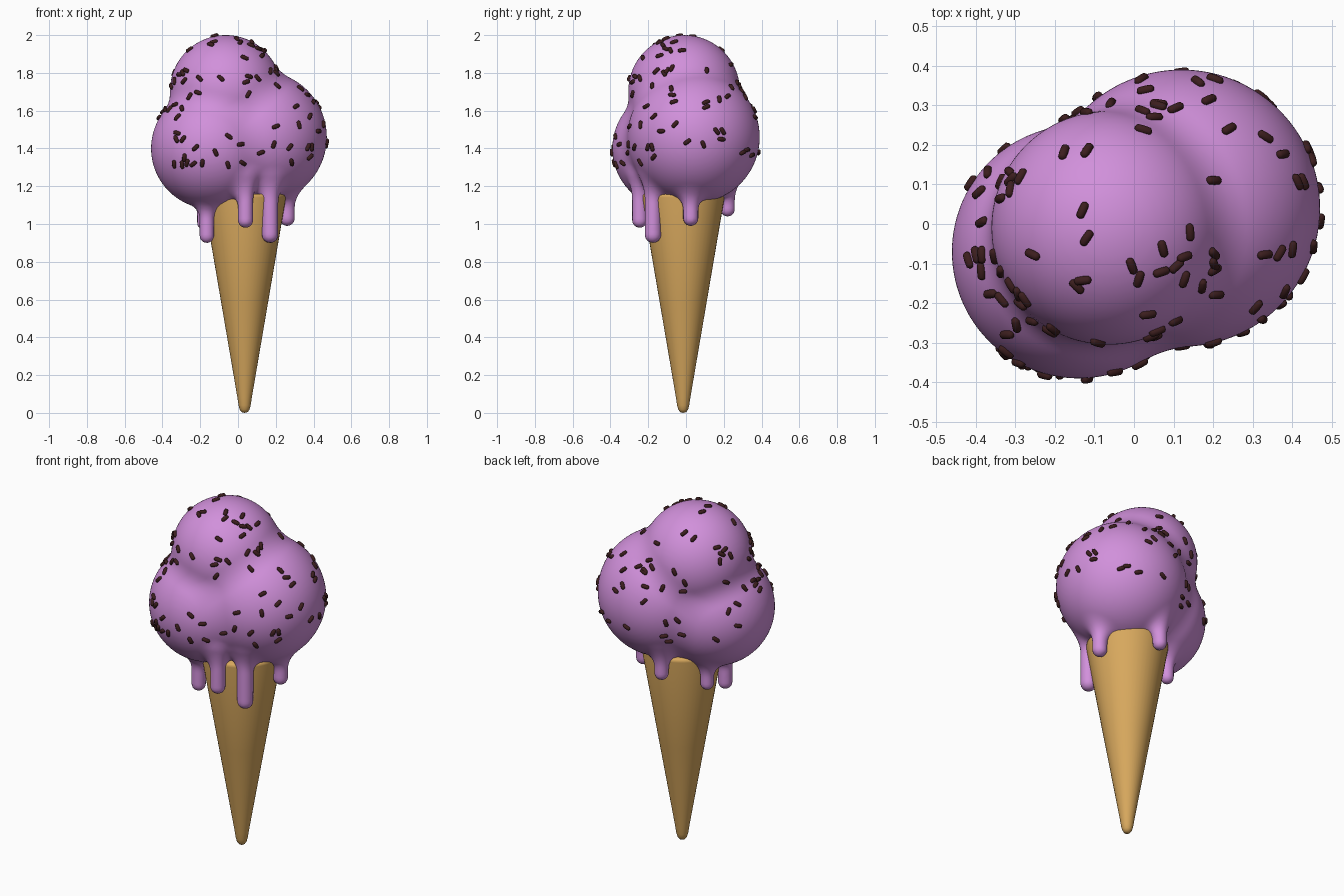
import bpy, bmesh, math, random
from mathutils import Vector, Matrix

if "Cube" in bpy.data.objects:
    bpy.data.objects.remove(bpy.data.objects["Cube"])

random.seed(7)


def material(name, rgb):
    m = bpy.data.materials.new(name)
    m.diffuse_color = (*rgb, 1)
    m.use_nodes = True
    m.node_tree.nodes["Principled BSDF"].inputs["Base Color"].default_value = m.diffuse_color
    return m


BERRY = material("berry_ice_cream", (0.64, 0.28, 0.71))
WAFER = material("wafer", (0.68, 0.39, 0.11))
CHOC = material("dark_chocolate", (0.045, 0.013, 0.013))


def make_object(name, bm, mat):
    me = bpy.data.meshes.new(name)
    bm.normal_update()
    bm.to_mesh(me)
    bm.free()
    me.materials.append(mat)
    me.polygons.foreach_set("use_smooth", [True] * len(me.polygons))
    ob = bpy.data.objects.new(name, me)
    bpy.context.collection.objects.link(ob)
    return ob


def capsule(bm, radius, length, matrix, u=12, v=8):
    """Sphere pulled apart along z by length (0 gives a plain sphere)."""
    verts = bmesh.ops.create_uvsphere(bm, u_segments=u, v_segments=v, radius=radius)["verts"]
    for p in verts:
        if abs(p.co.z) > radius * 0.01:
            p.co.z += math.copysign(length / 2, p.co.z)
        p.co = matrix @ p.co


# Scoops: centre, radius
SCOOPS = [(Vector((-0.065, -0.01, 1.705)), 0.295),
          (Vector((0.12, 0.04, 1.46)), 0.35),
          (Vector((-0.14, -0.07, 1.40)), 0.32)]
# Drips: x, y, lowest z, radius
DRIPS = [(-0.165, -0.13, 0.90, 0.038), (0.04, -0.245, 0.98, 0.04),
         (0.17, -0.175, 0.90, 0.043), (0.26, 0.025, 0.99, 0.04),
         (0.005, 0.22, 1.04, 0.038), (-0.18, 0.06, 0.97, 0.036)]
DRIP_TOP = 1.25


def blend(a, b, k):
    h = max(k - abs(a - b), 0) / k
    return min(a, b) - h * h * k / 4


def field(p):
    """Distance to the softly blended scoops and drips."""
    d = 9.0
    for c, r in SCOOPS:
        d = blend(d, (p - c).length - r, 0.06)
    if p.z < 1.4:
        for x, y, z, r in DRIPS:
            dz = p.z - min(max(p.z, z + r), DRIP_TOP)
            d = blend(d, math.sqrt((p.x - x) ** 2 + (p.y - y) ** 2 + dz * dz) - r, 0.07)
    return d


def gradient(p, e=0.001):
    f = field(p)
    g = Vector([field(p + Vector([e * (i == j) for j in range(3)])) - f for i in range(3)]) / e
    return f, g


# Ice cream: merge the rough parts, then settle the skin on the blended field
bm = bmesh.new()
for c, r in SCOOPS:
    capsule(bm, r, 0, Matrix.Translation(c), 48, 24)
for x, y, z, r in DRIPS:
    length = DRIP_TOP - z - r
    capsule(bm, r, length, Matrix.Translation((x, y, z + r + length / 2)), 16, 10)
ice = make_object("ice_cream", bm, BERRY)
mod = ice.modifiers.new("merge", "REMESH")
mod.mode = "VOXEL"
mod.voxel_size = 0.014
mod = ice.modifiers.new("relax", "SMOOTH")
mod.iterations = 3
skin = bpy.data.meshes.new_from_object(ice.evaluated_get(bpy.context.evaluated_depsgraph_get()))
ice.modifiers.clear()
ice.data = skin
for v in skin.vertices:
    p = v.co.copy()
    for _ in range(4):
        f, g = gradient(p)
        if abs(f) < 0.0003:
            break
        p -= g * (f / max(g.length_squared, 0.3))
    v.co = p
skin.materials.clear()
skin.materials.append(BERRY)
skin.polygons.foreach_set("use_smooth", [True] * len(skin.polygons))
skin.update()

# Cone: turned profile with a rounded tip and rim
profile = [(0.016, 0.004), (0.026, 0.018), (0.032, 0.04), (0.038, 0.08), (0.125, 0.59),
           (0.219, 1.14), (0.218, 1.152), (0.21, 1.16)]
SIDES = 48
bm = bmesh.new()
rings = [[bm.verts.new((0.035 + r * math.cos(t), -0.015 + r * math.sin(t), z))
          for t in (2 * math.pi * i / SIDES for i in range(SIDES))] for r, z in profile]
for a, b in zip(rings, rings[1:]):
    for i in range(SIDES):
        j = (i + 1) % SIDES
        bm.faces.new((a[i], a[j], b[j], b[i]))
tip = bm.verts.new((0.035, -0.015, 0))
for i in range(SIDES):
    bm.faces.new((tip, rings[0][(i + 1) % SIDES], rings[0][i]))
bm.faces.new(rings[-1])
cone = make_object("cone", bm, WAFER)
bpy.context.view_layer.objects.active = cone
cone.select_set(True)
bpy.ops.object.shade_smooth_by_angle(angle=math.radians(50))

# Sprinkles: small capsules lying flat on the upper skin
bm = bmesh.new()
spots = [v.co.copy() for v in skin.vertices if v.co.z > 1.3]
for p in random.sample(spots, 120):
    n = gradient(p)[1].normalized()
    along = n.orthogonal().normalized()
    along.rotate(Matrix.Rotation(random.uniform(0, math.pi), 3, n))
    turn = along.to_track_quat("Z", "Y").to_matrix().to_4x4()
    capsule(bm, 0.0115, 0.022, Matrix.Translation(p + n * 0.003) @ turn, 10, 8)
make_object("sprinkles", bm, CHOC)
